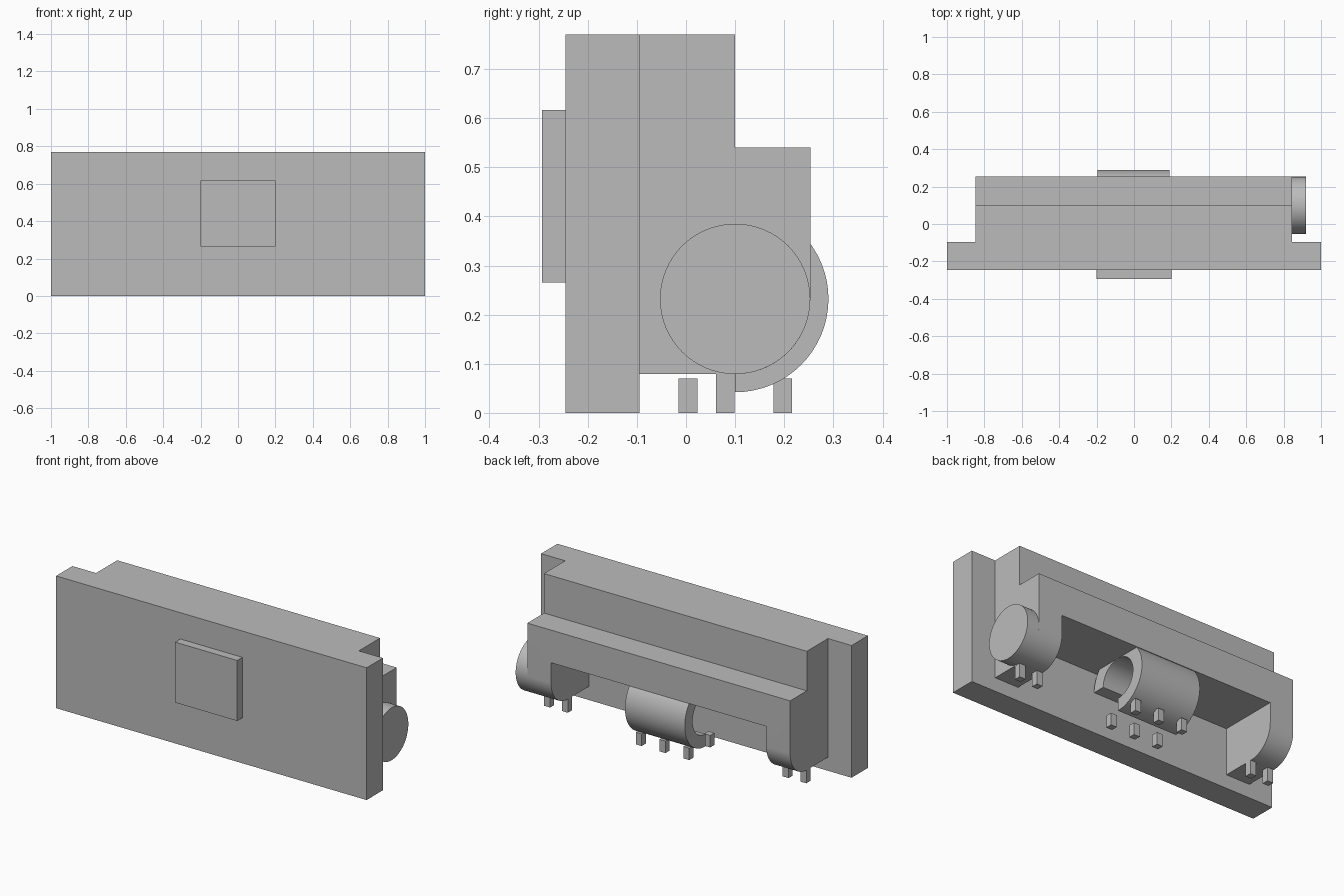
import bpy
import bmesh
from math import cos, sin, radians

if "Cube" in bpy.data.objects:
    bpy.data.objects.remove(bpy.data.objects["Cube"], do_unlink=True)

grey = bpy.data.materials.new("plain grey")
grey.use_nodes = True
grey.diffuse_color = (0.5, 0.5, 0.5, 1)
grey.node_tree.nodes["Principled BSDF"].inputs["Base Color"].default_value = grey.diffuse_color

# Shared axis of the rounded parts, in the yz plane
AXIS_Y, AXIS_Z = 0.1, 0.232
ROUND = 0.153
PLATE_BACK = -0.095
LEFT, RIGHT = 0.845, -0.848


def arc(radius, start, end, steps=32):
    angles = [radians(start + (end - start) * i / steps) for i in range(steps + 1)]
    return [(AXIS_Y + radius * cos(a), AXIS_Z + radius * sin(a)) for a in angles]


def prism(name, profile, x0, x1):
    """Extrude a yz profile along x."""
    bm = bmesh.new()
    face = bm.faces.new([bm.verts.new((x0, y, z)) for y, z in profile])
    side = bmesh.ops.extrude_face_region(bm, geom=[face])["geom"]
    bmesh.ops.translate(bm, vec=(x1 - x0, 0, 0),
                        verts=[v for v in side if isinstance(v, bmesh.types.BMVert)])
    bmesh.ops.recalc_face_normals(bm, faces=bm.faces)
    mesh = bpy.data.meshes.new(name)
    bm.to_mesh(mesh)
    bm.free()
    mesh.materials.append(grey)
    obj = bpy.data.objects.new(name, mesh)
    bpy.context.collection.objects.link(obj)
    return obj


def box(name, x0, x1, y0, y1, z0, z1):
    return prism(name, [(y0, z0), (y1, z0), (y1, z1), (y0, z1)], x0, x1)


def smooth(obj):
    bpy.ops.object.select_all(action="DESELECT")
    obj.select_set(True)
    bpy.context.view_layer.objects.active = obj
    bpy.ops.object.shade_smooth_by_angle(angle=radians(30))


# Front plate with its raised square
box("front_plate", -1, 1, -0.245, PLATE_BACK, 0, 0.77)
box("front_square", -0.2, 0.2, -0.293, -0.245, 0.265, 0.617)

# Stepped body with rounded lower back edge
body = prism("body", [(PLATE_BACK, 0.77), (AXIS_Y, 0.77), (AXIS_Y, 0.54),
                      (AXIS_Y + ROUND, 0.54)] + arc(ROUND, 0, -90)
             + [(PLATE_BACK, AXIS_Z - ROUND)], RIGHT, LEFT)

# Recess under the body, leaving a cheek at each end
cutter = box("recess_cutter", RIGHT + 0.153, LEFT - 0.153, -0.2, 0.4, -0.1, 0.35)
cutter.hide_render = True
recess = body.modifiers.new("recess", "BOOLEAN")
recess.operation = "DIFFERENCE"
recess.solver = "EXACT"
recess.object = cutter
bpy.ops.object.select_all(action="DESELECT")
bpy.context.view_layer.objects.active = body
body.select_set(True)
bpy.ops.object.modifier_apply(modifier=recess.name)
bpy.data.objects.remove(cutter, do_unlink=True)
smooth(body)

# Round knob on the left end
smooth(prism("end_knob", arc(ROUND, 0, 360, 64)[:-1], LEFT, 0.92))

# Three-quarter tube in the middle of the recess
smooth(prism("middle_tube", arc(0.19, -90, 180, 48) + arc(0.118, 180, -90, 48), -0.195, 0.19))

# Legs: two rows of three at the middle, a pair under each cheek
LEG = 0.019
for row, y in (("front", 0.004), ("back", 0.197)):
    for i in (-1, 0, 1):
        x = i * ROUND
        box(f"{row}_leg", x - LEG, x + LEG, y - LEG, y + LEG, 0, 0.07)
for side in (-1, 1):
    for x in (0.711, 0.825):
        box("cheek_leg", side * x - LEG, side * x + LEG, 0.061, 0.099, 0, 0.081)
